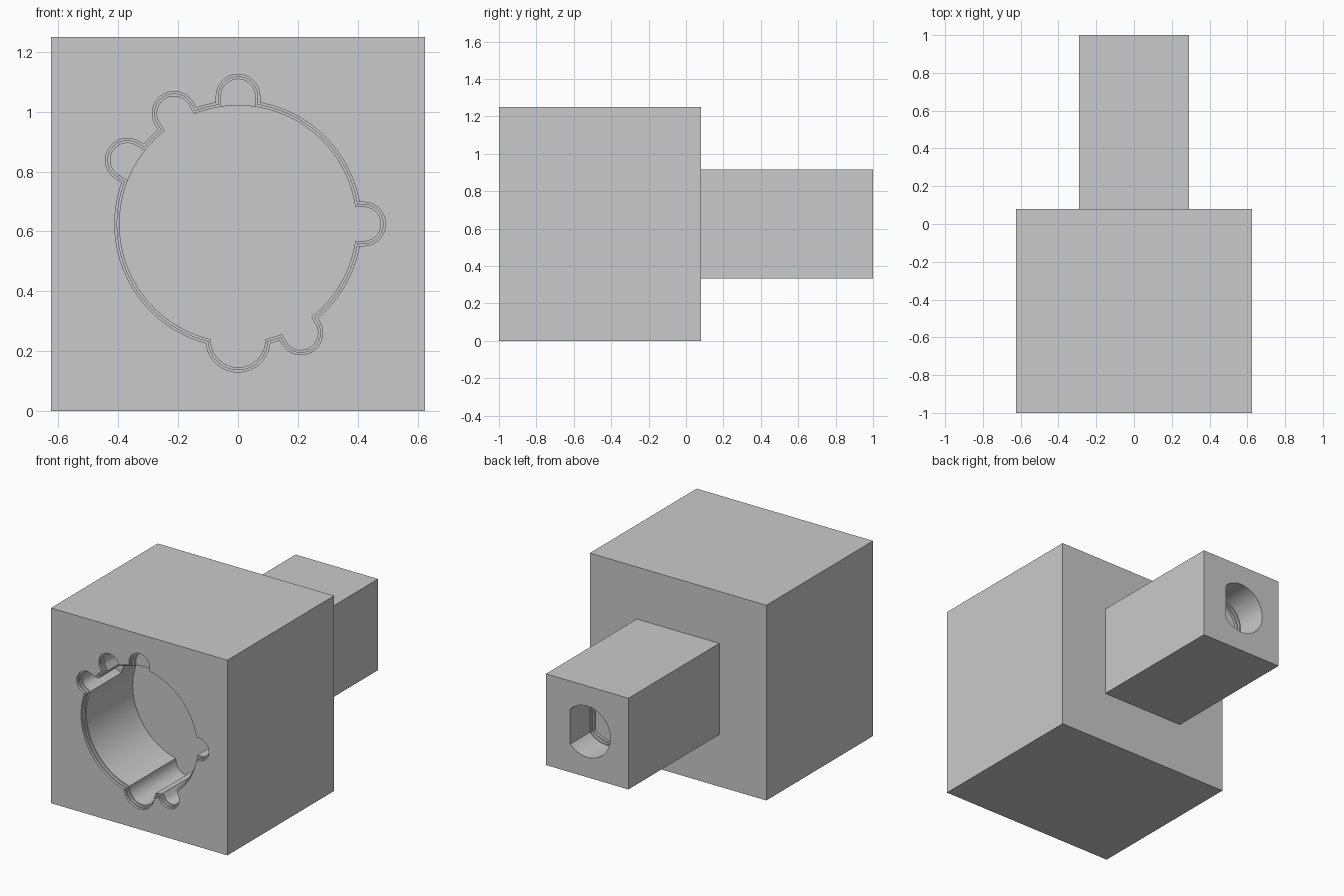
import bpy
import bmesh
from math import acos, cos, sin, pi, radians

FRONT, BACK, HEIGHT = -1.0, 1.0, 0.625
BORE = 0.396

old = bpy.data.objects.get("Cube")
if old:
    bpy.data.objects.remove(old, do_unlink=True)

grey = bpy.data.materials.new("plain grey")
grey.use_nodes = True
colour = (0.59, 0.59, 0.59, 1)
grey.diffuse_color = colour
grey.node_tree.nodes["Principled BSDF"].inputs["Base Color"].default_value = colour


def add_object(name, bm):
    bmesh.ops.recalc_face_normals(bm, faces=bm.faces)
    mesh = bpy.data.meshes.new(name)
    bm.to_mesh(mesh)
    bm.free()
    mesh.materials.append(grey)
    obj = bpy.data.objects.new(name, mesh)
    bpy.context.collection.objects.link(obj)
    return obj


def loft(name, outline, sections):
    """Closed solid through outline(offset) placed at each depth y."""
    bm = bmesh.new()
    rings = [[bm.verts.new((x, y, HEIGHT + z)) for x, z in outline(offset)]
             for offset, y in sections]
    for a, b in zip(rings, rings[1:]):
        for i in range(len(a)):
            bm.faces.new((a[i - 1], a[i], b[i], b[i - 1]))
    bm.faces.new(rings[0])
    bm.faces.new(rings[-1])
    return add_object(name, bm)


def bore(offset, count=96):
    r = BORE + offset
    return [(r * cos(2 * pi * i / count), r * sin(2 * pi * i / count))
            for i in range(count)]


def keyway(angle, distance, radius):
    """Round-ended slot pointing outwards from the bore."""
    c, s = cos(radians(angle)), sin(radians(angle))

    def outline(offset):
        r = radius + offset
        pts = [(0.3, -r)]
        pts += [(distance + r * cos(t), r * sin(t))
                for t in (pi * (i / 24 - 0.5) for i in range(25))]
        pts.append((0.3, r))
        return [(c * u - s * v, s * u + c * v) for u, v in pts]
    return outline


def flatted(offset):
    """Round shaft outline with one flat side."""
    r = 0.164 + offset
    limit = acos((0.12 + offset) / r)
    return [(r * cos(t), r * sin(t))
            for t in (limit + 2 * (pi - limit) * i / 72 for i in range(73))]


def stepped(depth):
    """Mouth with two small square steps, then a straight wall."""
    return [(0.016, FRONT - 0.02), (0.016, FRONT + 0.016),
            (0.008, FRONT + 0.016), (0.008, FRONT + 0.032),
            (0, FRONT + 0.032), (0, FRONT + depth)]


# Block with a square shank drawn out of its back face
bm = bmesh.new()
bmesh.ops.create_cube(bm, size=1)
for v in bm.verts:
    v.co = (v.co.x * 1.25, -0.46 + v.co.y * 1.08, HEIGHT + v.co.z * 1.25)
bm.normal_update()
rear = max(bm.faces, key=lambda f: f.calc_center_median().y)
bmesh.ops.inset_region(bm, faces=[rear], thickness=0.333, use_even_offset=True)
shank = bmesh.ops.extrude_discrete_faces(bm, faces=[rear])["faces"][0]
for v in shank.verts:
    v.co.y = BACK
body = add_object("socket_block", bm)

# Bore and its keyways: angle, centre distance, radius, depth
cutters = [loft("bore_cutter", bore, stepped(0.5))]
for angle, distance, radius, depth in (
        (0, 0.42, 0.057, 0.5), (90, 0.427, 0.057, 0.05),
        (120, 0.427, 0.057, 0.5), (150, 0.427, 0.057, 0.34),
        (-60, 0.42, 0.057, 0.5), (-90, 0.388, 0.091, 0.5)):
    cutters.append(loft("keyway_cutter", keyway(angle, distance, radius), stepped(depth)))

# Blind shaft hole, stepped at its inner end
cutters.append(loft("shaft_hole_cutter", flatted,
                    [(0, BACK + 0.02), (0, 0.8), (-0.008, 0.8), (-0.008, 0.784),
                     (-0.016, 0.784), (-0.016, 0.768)]))

# Cut everything out of the block
for cutter in cutters:
    mod = body.modifiers.new(cutter.name, "BOOLEAN")
    mod.operation = "DIFFERENCE"
    mod.solver = "EXACT"
    mod.object = cutter
bpy.context.view_layer.update()
graph = bpy.context.evaluated_depsgraph_get()
result = bpy.data.meshes.new_from_object(body.evaluated_get(graph))
body.modifiers.clear()
body.data = result
for cutter in cutters:
    bpy.data.objects.remove(cutter, do_unlink=True)

bpy.ops.object.select_all(action="DESELECT")
body.select_set(True)
bpy.context.view_layer.objects.active = body
bpy.ops.object.shade_smooth_by_angle(angle=radians(20))
